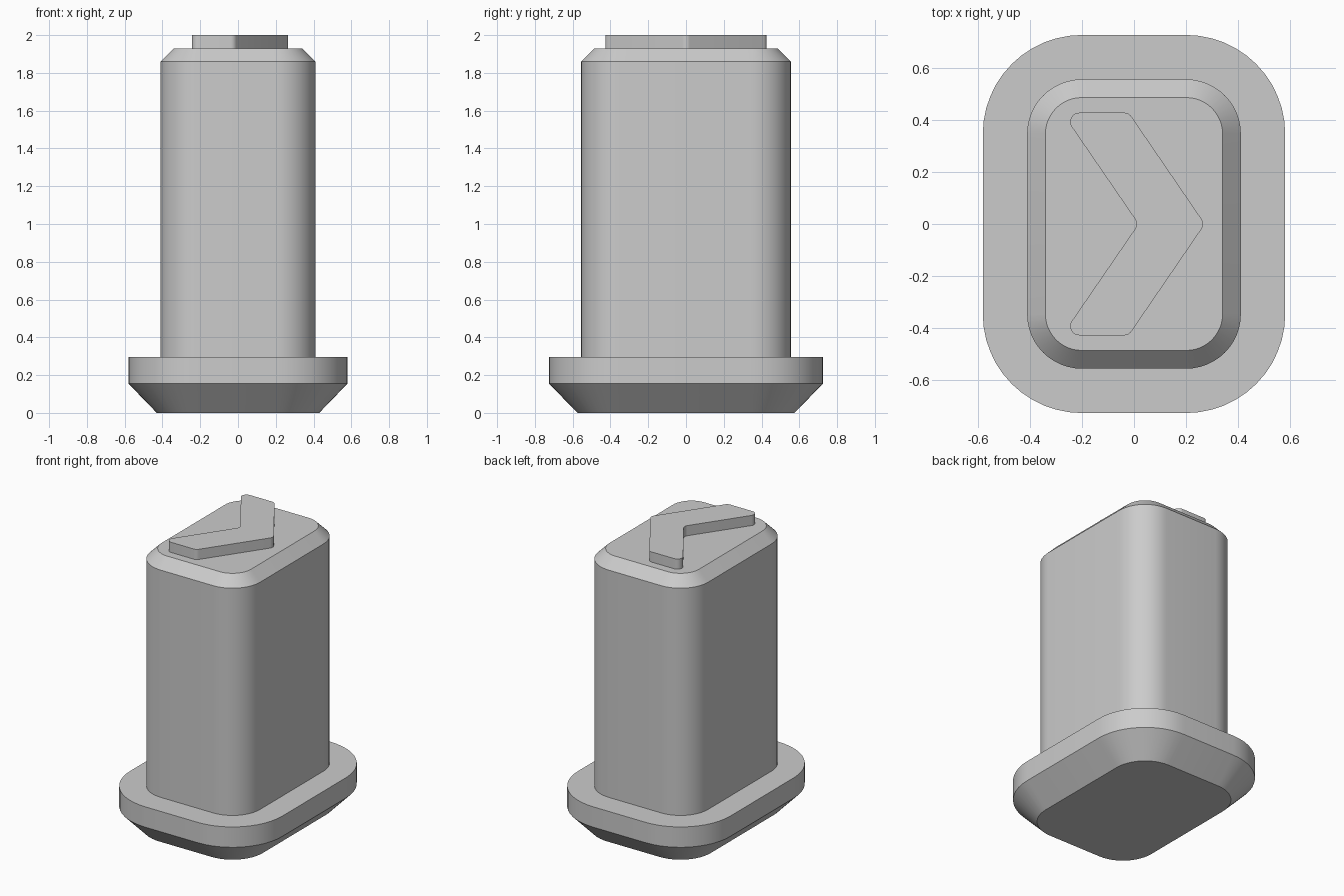
import bpy
import math
from mathutils import Vector

cube = bpy.data.objects.get("Cube")
if cube:
    bpy.data.objects.remove(cube, do_unlink=True)

grey = bpy.data.materials.new("plain grey")
grey.use_nodes = True
colour = (0.6, 0.6, 0.6, 1)
grey.diffuse_color = colour
grey.node_tree.nodes["Principled BSDF"].inputs["Base Color"].default_value = colour

CORNER = Vector((0.2, 0.345))  # centre shared by all corner arcs
ARC_STEPS = 12


def rounded_rectangle(radius):
    """Counter-clockwise outline around the four corner centres."""
    points = []
    for quarter, (sx, sy) in enumerate([(1, 1), (-1, 1), (-1, -1), (1, -1)]):
        for i in range(ARC_STEPS + 1):
            a = math.pi / 2 * (quarter + i / ARC_STEPS)
            points.append((sx * CORNER.x + radius * math.cos(a),
                           sy * CORNER.y + radius * math.sin(a)))
    return points


def fillet(corners, radius, steps=8):
    """Round every corner of a polygon."""
    points = []
    for i, corner in enumerate(corners):
        p = Vector(corner)
        u = (Vector(corners[i - 1]) - p).normalized()
        v = (Vector(corners[(i + 1) % len(corners)]) - p).normalized()
        half = u.angle(v) / 2
        centre = p + (u + v).normalized() * radius / math.sin(half)
        start = (p + u * radius / math.tan(half) - centre).normalized()
        end = (p + v * radius / math.tan(half) - centre).normalized()
        for s in range(steps + 1):
            points.append(tuple(centre + radius * start.slerp(end, s / steps)))
    return points


def loft(name, rings):
    """Closed solid through a stack of (outline, height) rings."""
    n = len(rings[0][0])
    verts = [(x, y, z) for outline, z in rings for x, y in outline]
    faces = [list(reversed(range(n))), list(range(len(verts) - n, len(verts)))]
    for r in range(len(rings) - 1):
        for i in range(n):
            j = (i + 1) % n
            faces.append([r * n + i, r * n + j, (r + 1) * n + j, (r + 1) * n + i])
    mesh = bpy.data.meshes.new(name)
    mesh.from_pydata(verts, [], faces)
    mesh.materials.append(grey)
    obj = bpy.data.objects.new(name, mesh)
    bpy.context.collection.objects.link(obj)
    bpy.ops.object.select_all(action="DESELECT")
    obj.select_set(True)
    bpy.context.view_layer.objects.active = obj
    bpy.ops.object.shade_smooth_by_angle(angle=math.radians(30))
    return obj


# Flange with a tapered underside
loft("base_flange", [(rounded_rectangle(r), z)
                     for r, z in [(0.23, 0), (0.38, 0.155), (0.38, 0.295)]])

# Tall post with a chamfered top, sunk into the flange
loft("post", [(rounded_rectangle(r), z)
              for r, z in [(0.21, 0.2), (0.21, 1.86), (0.14, 1.93)]])

# Raised chevron pointing to +x
upper = [(0.272, 0), (-0.02, 0.427), (-0.276, 0.427), (0.017, 0)]
lower = [(x, -y) for x, y in reversed(upper[1:3])]
chevron = fillet(upper + lower, 0.035)
loft("raised_chevron", [(chevron, 1.92), (chevron, 2.0)])
